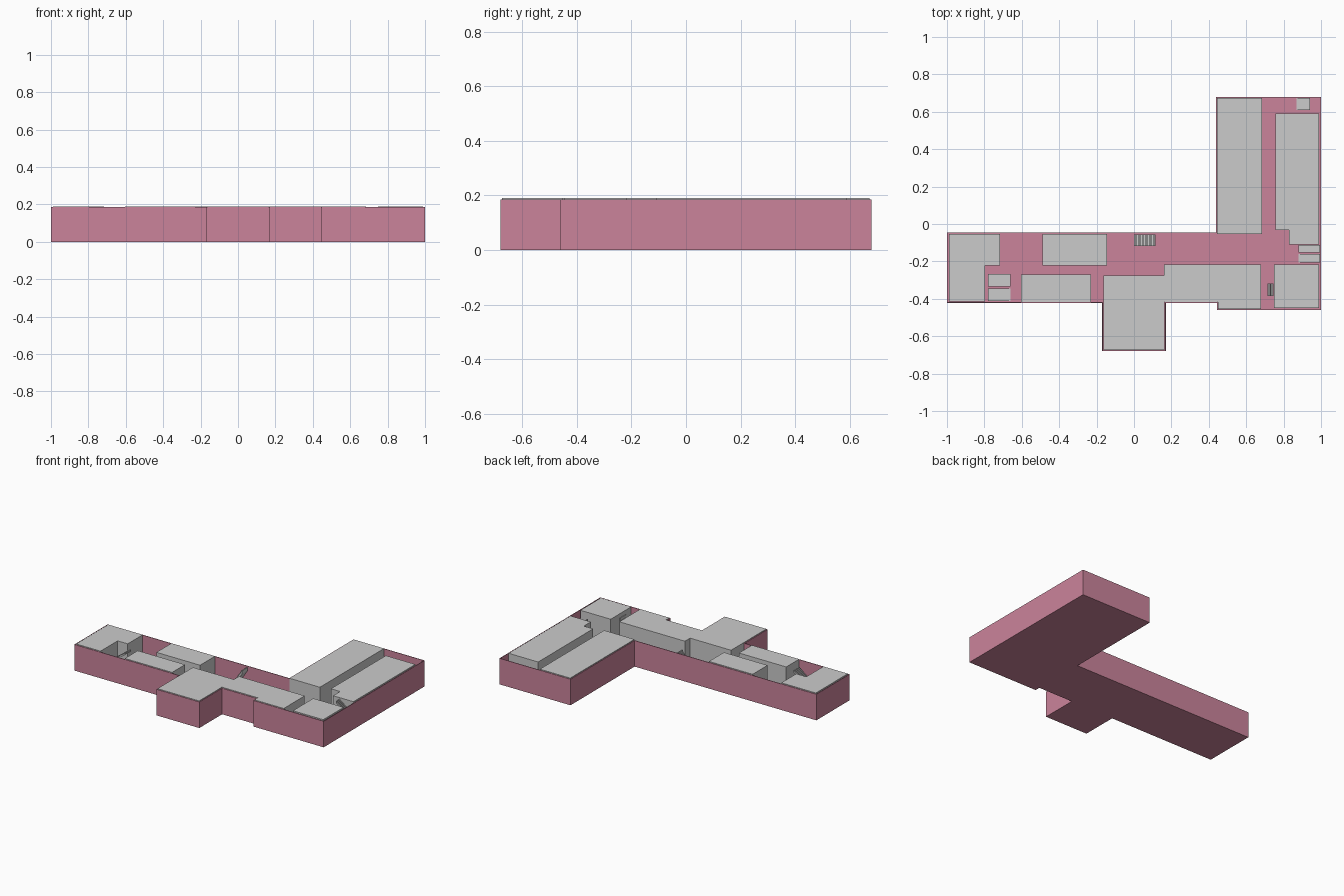
import bpy, bmesh
from mathutils import Vector

if "Cube" in bpy.data.objects:
    bpy.data.objects.remove(bpy.data.objects["Cube"])

WALL_TOP, ROOM_TOP, FLOOR, T = 0.186, 0.19, 0.003, 0.004

pink = bpy.data.materials.new("pink_wall")
pink.diffuse_color = (0.60, 0.23, 0.33, 1)
pink.use_nodes = True
pink.node_tree.nodes["Principled BSDF"].inputs["Base Color"].default_value = pink.diffuse_color


def finish(bm, name, mat=None):
    bmesh.ops.recalc_face_normals(bm, faces=bm.faces)
    mesh = bpy.data.meshes.new(name)
    bm.to_mesh(mesh)
    bm.free()
    ob = bpy.data.objects.new(name, mesh)
    bpy.context.collection.objects.link(ob)
    if mat:
        mesh.materials.append(mat)
    return ob


def extrude_profile(points, offset):
    """Closed solid from a planar profile; returns bmesh and its far cap."""
    bm = bmesh.new()
    base = bm.faces.new([bm.verts.new(p) for p in points])
    ext = bmesh.ops.extrude_face_region(bm, geom=[base], use_keep_orig=True)["geom"]
    verts = [g for g in ext if isinstance(g, bmesh.types.BMVert)]
    cap = [g for g in ext if isinstance(g, bmesh.types.BMFace)][0]
    bmesh.ops.translate(bm, vec=Vector(offset), verts=verts)
    bmesh.ops.recalc_face_normals(bm, faces=bm.faces)
    return bm, cap


def rect(x0, x1, y0, y1):
    return [(x0, y0), (x1, y0), (x1, y1), (x0, y1)]


def block(name, plan, top=ROOM_TOP):
    bm, _ = extrude_profile([(x, y, FLOOR) for x, y in plan], (0, 0, top - FLOOR))
    return finish(bm, name)


def stairs(name, x_low, x_high, y0, y1, z0, z1, steps=16):
    """Flight climbing from x_low to x_high with a sloped underside."""
    dx, dz = (x_high - x_low) / steps, (z1 - z0) / steps
    prof = [(x_low, z0)]
    for i in range(steps):
        prof += [(x_low + i * dx, z0 + (i + 1) * dz),
                 (x_low + (i + 1) * dx, z0 + (i + 1) * dz)]
    prof += [(x_high, z1 - 2 * dz), (x_low + 2 * dx, z0)]
    bm, _ = extrude_profile([(x, y0, z) for x, z in prof], (0, y1 - y0, 0))
    return finish(bm, name)


# Open tray: floor and thin outer walls
outline = [(-1, -0.045), (-1, -0.422), (-0.17, -0.422), (-0.17, -0.68),
           (0.17, -0.68), (0.17, -0.422), (0.443, -0.422), (0.443, -0.46),
           (1, -0.46), (1, 0.68), (0.438, 0.68), (0.438, -0.045)]
bm, top = extrude_profile([(x, y, 0) for x, y in outline], (0, 0, WALL_TOP))
bmesh.ops.inset_region(bm, faces=[top], thickness=T, use_even_offset=True)
inner = bmesh.ops.extrude_discrete_faces(bm, faces=[top])["faces"][0]
bmesh.ops.translate(bm, vec=(0, 0, FLOOR - WALL_TOP), verts=inner.verts)
finish(bm, "floor_and_outer_wall", pink)

# Room blocks
block("west_room", [(-0.99, -0.053), (-0.99, -0.415), (-0.797, -0.415),
                    (-0.797, -0.222), (-0.717, -0.222), (-0.717, -0.053)])
block("north_room", rect(-0.49, -0.145, -0.222, -0.053))
block("south_room", rect(-0.604, -0.23, -0.416, -0.27))
block("hall_room", [(-0.164, -0.275), (-0.164, -0.674), (0.164, -0.674),
                    (0.164, -0.416), (0.449, -0.416), (0.449, -0.454),
                    (0.68, -0.454), (0.68, -0.217), (0.16, -0.217), (0.16, -0.275)])
block("corner_room", rect(0.748, 0.988, -0.448, -0.217))
block("wing_west_room", rect(0.445, 0.685, -0.053, 0.673))
block("wing_east_room", [(0.757, 0.59), (0.757, -0.031), (0.83, -0.031),
                         (0.83, -0.11), (0.99, -0.11), (0.99, 0.59)])

# Stair flights
mid, high = 0.092, 0.18
stairs("west_stair_lower", -0.66, -0.78, -0.412, -0.344, FLOOR, mid)
stairs("west_stair_upper", -0.78, -0.66, -0.335, -0.267, mid, high)
stairs("east_stair_lower", 0.88, 0.994, -0.206, -0.16, FLOOR, mid)
stairs("east_stair_upper", 0.994, 0.88, -0.152, -0.112, mid, high)
stairs("middle_stair", 0.0, 0.115, -0.118, -0.055, FLOOR, high)
stairs("wing_stair", 0.87, 0.94, 0.61, 0.674, FLOOR, mid)

# Short steps beside the corner room
stairs("corner_steps", 0.715, 0.747, -0.385, -0.318, FLOOR, 0.16, 8)
